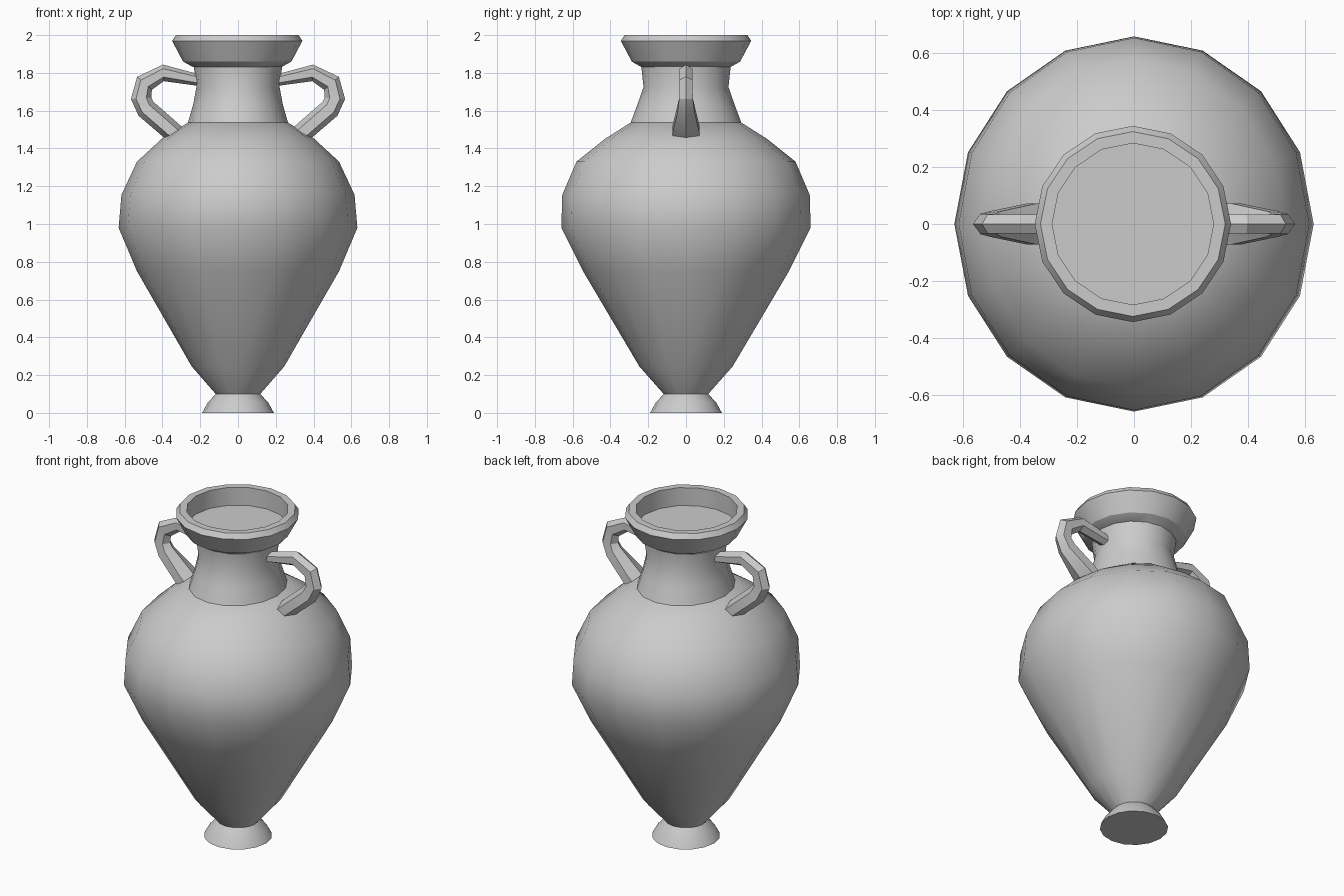
import bpy, bmesh, math
from mathutils import Vector

if "Cube" in bpy.data.objects:
    bpy.data.objects.remove(bpy.data.objects["Cube"])


def build(name, rings, angle):
    """Skin a list of equal-length point rings and cap both ends."""
    bm = bmesh.new()
    loops = [[bm.verts.new(p) for p in ring] for ring in rings]
    n = len(loops[0])
    for a, b in zip(loops, loops[1:]):
        for i in range(n):
            j = (i + 1) % n
            bm.faces.new((a[i], a[j], b[j], b[i]))
    bm.faces.new(loops[0])
    bm.faces.new(loops[-1])
    bmesh.ops.recalc_face_normals(bm, faces=bm.faces)
    mesh = bpy.data.meshes.new(name)
    bm.to_mesh(mesh)
    bm.free()
    obj = bpy.data.objects.new(name, mesh)
    bpy.context.collection.objects.link(obj)
    bpy.ops.object.select_all(action='DESELECT')
    obj.select_set(True)
    bpy.context.view_layer.objects.active = obj
    bpy.ops.object.shade_smooth_by_angle(angle=math.radians(angle))
    return obj


def lathe(name, profile, angle, cx=0, sides=16):
    """Rings from (z, x radius, y radius)."""
    rings = []
    for z, rx, ry in profile:
        rings.append([(cx + rx * math.cos(2 * math.pi * i / sides),
                       ry * math.sin(2 * math.pi * i / sides), z) for i in range(sides)])
    return build(name, rings, angle)


# Foot
lathe("foot", [(0, .19, .19), (.055, .16, .16), (.103, .115, .115)], 20)

# Body: slightly narrower in x than in y
lathe("body", [(.10, .118, .118), (.246, .245, .247), (.75, .535, .545),
               (.98, .632, .66), (1.155, .617, .655), (1.33, .535, .58),
               (1.45, .405, .43), (1.537, .265, .293)], 35)

# Neck
lathe("neck", [(1.537, .265, .293), (1.63, .238, .258), (1.725, .22, .225),
               (1.84, .235, .237)], 35)

# Lip: flared outside, hollow top with a flat floor
lathe("lip", [(1.83, .233, .235), (1.86, .287, .287), (1.97, .345, .345),
              (2.0, .325, .325), (2.0, .284, .284), (1.89, .284, .284)], 30, cx=-.004)

# Handles: hexagonal section swept along (x, z, in-plane half size, half width)
path = [(.20, 1.76, .03, .035), (.395, 1.80, .044, .034), (.495, 1.745, .052, .034),
        (.513, 1.665, .054, .036), (.487, 1.61, .054, .045), (.36, 1.50, .053, .072),
        (.315, 1.46, .053, .072)]
for name, side in (("handle_right", 1), ("handle_left", -1)):
    rings = []
    for k, (x, z, h, w) in enumerate(path):
        a, b = path[max(k - 1, 0)], path[min(k + 1, len(path) - 1)]
        t = Vector((b[0] - a[0], b[1] - a[1])).normalized()
        ring = []
        for i in range(6):
            c, s = math.cos(i * math.pi / 3), math.sin(i * math.pi / 3) / .866
            ring.append((side * (x - t.y * h * c), w * s, z + t.x * h * c))
        rings.append(ring)
    build(name, rings, 30)
